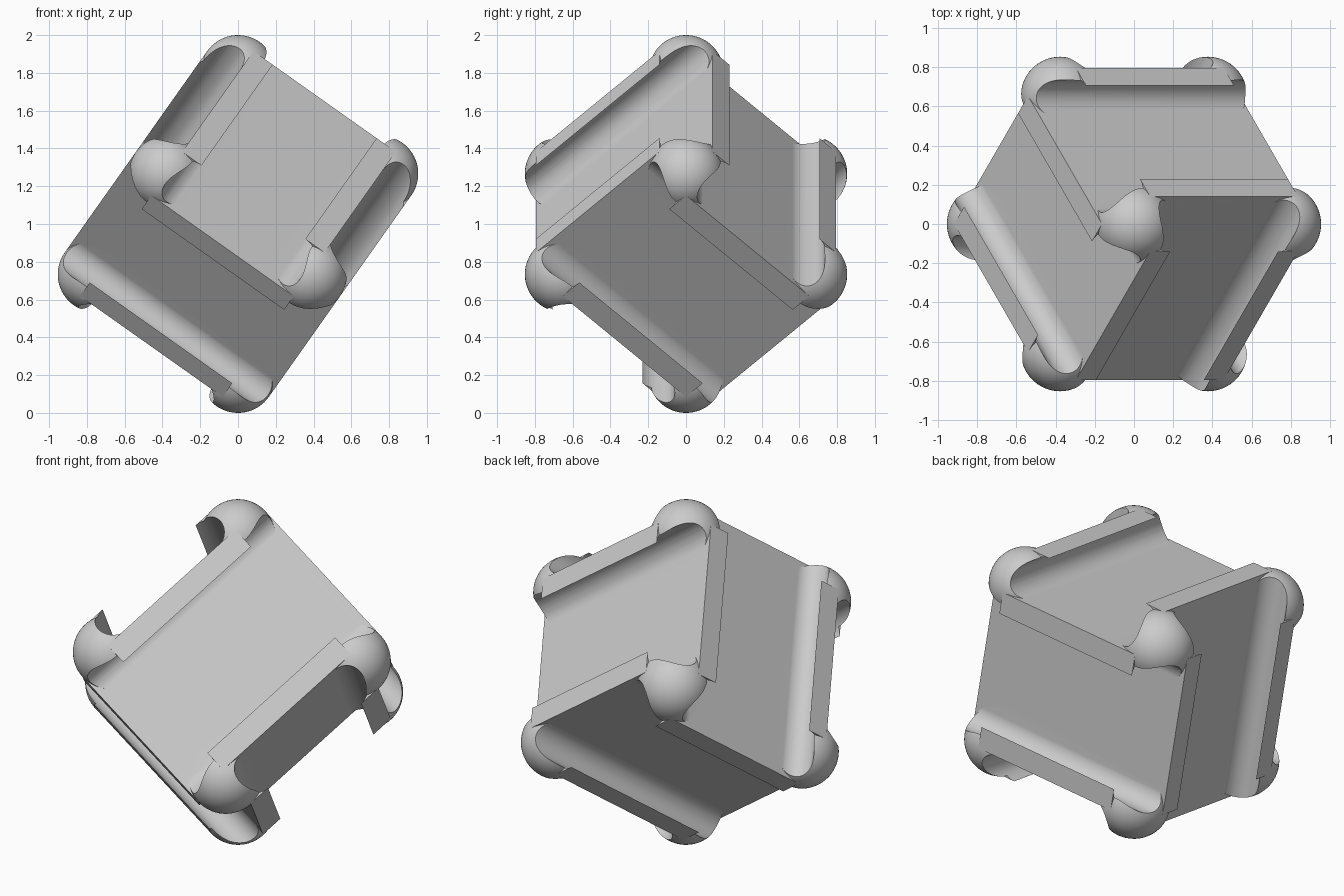
import bpy, bmesh, math
from mathutils import Matrix, Vector

if "Cube" in bpy.data.objects:
    bpy.data.objects.remove(bpy.data.objects["Cube"])

R = 0.2                       # corner ball radius and lip height
H = 0.8 / math.sqrt(3)        # half edge of the cube through the ball centres
T = 0.125                     # lip width
G = R / 2                     # groove radius


def finish(name, bm):
    bmesh.ops.recalc_face_normals(bm, faces=bm.faces)
    me = bpy.data.meshes.new(name)
    bm.to_mesh(me)
    bm.free()
    ob = bpy.data.objects.new(name, me)
    bpy.context.collection.objects.link(ob)
    return ob


def slab(axis):
    # cube stretched along one axis so that it stands proud by the lip height
    bm = bmesh.new()
    bmesh.ops.create_cube(bm, size=2 * H)
    size = [1, 1, 1]
    size[axis] = (H + R) / H
    bmesh.ops.scale(bm, vec=size, verts=bm.verts)
    return finish("slab", bm)


def ball(pos):
    bm = bmesh.new()
    bmesh.ops.create_uvsphere(bm, u_segments=64, v_segments=32, radius=R)
    bmesh.ops.translate(bm, vec=pos, verts=bm.verts)
    return finish("corner_ball", bm)


def channel(axis, sign):
    # flat-floored channel with round undercut sides, run across one face
    wall, run = (axis - 1) % 3, (axis + 1) % 3
    c, n = H - T, 24
    side = [(c + G * math.sin(math.pi * i / n), H + G - G * math.cos(math.pi * i / n))
            for i in range(n + 1)] + [(c, H + 2 * R)]
    outline = side + [(-w, d) for w, d in reversed(side)]
    bm = bmesh.new()
    verts = []
    for w, d in outline:
        p = Vector((0, 0, 0))
        p[wall], p[axis], p[run] = w, sign * d, -(H + R + 0.06)
        verts.append(bm.verts.new(p))
    face = bm.faces.new(verts)
    ext = bmesh.ops.extrude_face_region(bm, geom=[face])
    move = Vector((0, 0, 0))
    move[run] = 2 * (H + R + 0.06)
    bmesh.ops.translate(bm, vec=move,
                        verts=[v for v in ext["geom"] if isinstance(v, bmesh.types.BMVert)])
    return finish("channel_cutter", bm)


def combine(body, other, op):
    other.hide_render = True
    mod = body.modifiers.new("bool", "BOOLEAN")
    mod.operation, mod.object, mod.solver = op, other, "MANIFOLD"
    bpy.context.view_layer.objects.active = body
    bpy.ops.object.modifier_apply(modifier=mod.name)
    bpy.data.objects.remove(other, do_unlink=True)


# Solid: three crossing slabs with a ball on each corner
body = slab(0)
body.name = "interlocked_cube"
combine(body, slab(1), "UNION")
combine(body, slab(2), "UNION")
for x in (-H, H):
    for y in (-H, H):
        for z in (-H, H):
            combine(body, ball((x, y, z)), "UNION")

# One channel per face
for axis in range(3):
    for sign in (-1, 1):
        combine(body, channel(axis, sign), "DIFFERENCE")

# Stand the cube on its corner
a, b, c = math.sqrt(1 / 6), math.sqrt(1 / 2), math.sqrt(1 / 3)
turn = Matrix(((a, a, -2 * a), (-b, b, 0), (c, c, c))).to_4x4()
body.data.transform(Matrix.Translation((0, 0, 1)) @ turn)

bpy.ops.object.select_all(action="DESELECT")
body.select_set(True)
bpy.context.view_layer.objects.active = body
bpy.ops.object.shade_smooth_by_angle(angle=math.radians(25))
